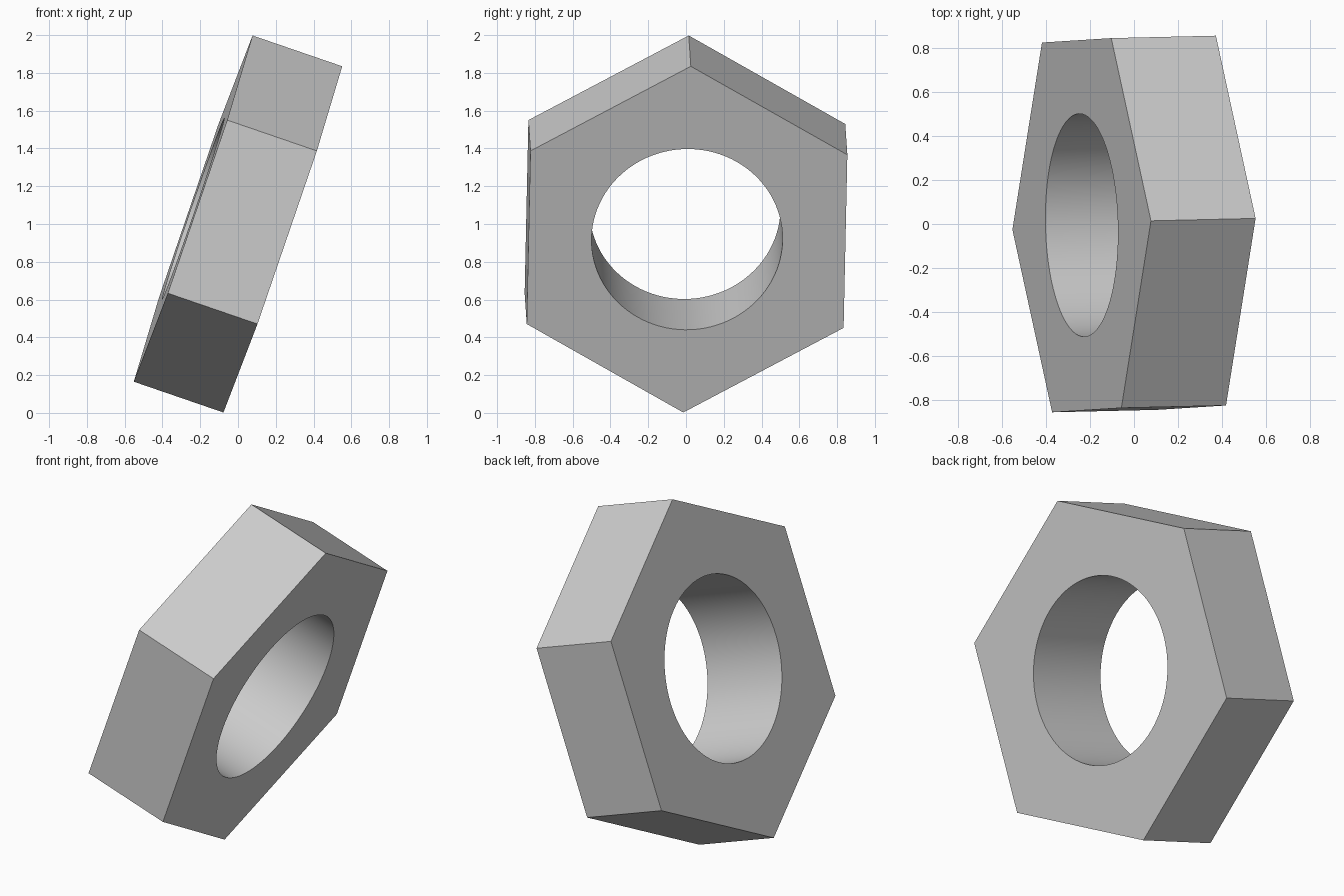
import bpy
import math
from mathutils import Matrix, Vector

default = bpy.data.objects.get("Cube")
if default:
    bpy.data.objects.remove(default, do_unlink=True)

CORNER_RADIUS = 0.969
BORE_RADIUS = 0.506
THICKNESS = 0.502

# Tilted frame: bore axis along local Z, one hexagon corner along local Y
axis = Vector((0.4745, 0.011, -0.163)).normalized()
corner = Vector((0.3175, 0.02, 0.915))
corner = (corner - axis * corner.dot(axis)).normalized()
side = corner.cross(axis)
tilt = Matrix((side, corner, axis)).transposed().to_4x4()
placement = Matrix.Translation((0, 0, 1)) @ tilt

# Plain grey metal
metal = bpy.data.materials.new("grey metal")
metal.use_nodes = True
grey = (0.6, 0.6, 0.6, 1)
metal.diffuse_color = grey
metal.node_tree.nodes["Principled BSDF"].inputs["Base Color"].default_value = grey


def prism(name, sides, radius, depth):
    bpy.ops.mesh.primitive_cylinder_add(vertices=sides, radius=radius, depth=depth)
    obj = bpy.context.object
    obj.name = name
    obj.matrix_world = placement
    obj.data.materials.append(metal)
    return obj


# Bore cutter and six-sided body
cutter = prism("bore_cutter", 96, BORE_RADIUS, THICKNESS * 2)
cutter.hide_render = True
nut = prism("hex_nut", 6, CORNER_RADIUS, THICKNESS)

# Cut the round bore through the body
bore = nut.modifiers.new("bore", 'BOOLEAN')
bore.operation = 'DIFFERENCE'
bore.solver = 'EXACT'
bore.object = cutter
bpy.context.view_layer.update()
bpy.ops.object.modifier_apply(modifier=bore.name)
bpy.data.objects.remove(cutter, do_unlink=True)

# Smooth bore, sharp outer edges
bpy.ops.object.shade_smooth_by_angle(angle=math.radians(30))
